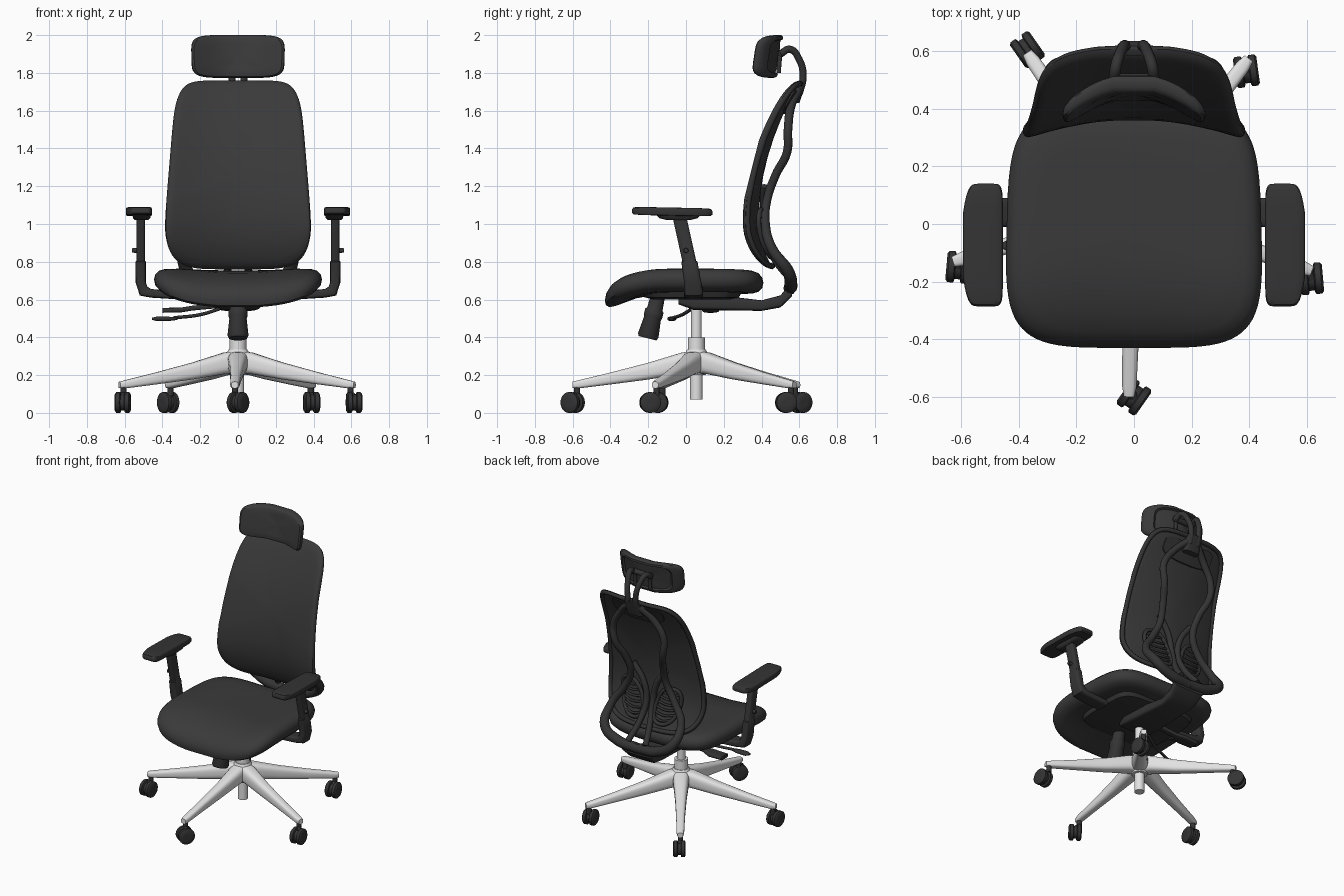
import bpy, bmesh, math
from mathutils import Vector, Matrix

cube = bpy.data.objects.get("Cube")
if cube:
    bpy.data.objects.remove(cube, do_unlink=True)


def material(name, rgb, rough):
    m = bpy.data.materials.new(name)
    m.use_nodes = True
    m.diffuse_color = (*rgb, 1)
    node = m.node_tree.nodes["Principled BSDF"]
    node.inputs["Base Color"].default_value = (*rgb, 1)
    node.inputs["Roughness"].default_value = rough
    return m


FABRIC = material("charcoal fabric", (0.042, 0.042, 0.042), 0.9)
PLASTIC = material("black plastic", (0.034, 0.034, 0.034), 0.6)
METAL = material("light metal", (0.76, 0.76, 0.76), 0.4)
parts = []


def add_object(name, mesh, mat):
    mesh.materials.clear()
    mesh.materials.append(mat)
    ob = bpy.data.objects.new(name, mesh)
    bpy.context.scene.collection.objects.link(ob)
    parts.append(ob)
    return ob


def section(c, u, v, p=2, n=24, p_low=None):
    """Superellipse ring around c spanned by u and v."""
    c, u, v = Vector(c), Vector(u), Vector(v)
    ring = []
    for i in range(n):
        a = math.tau * (i + 0.5) / n
        e = 2 / (p_low if p_low and math.sin(a) < 0 else p)
        cu = math.copysign(abs(math.cos(a)) ** e, math.cos(a))
        sv = math.copysign(abs(math.sin(a)) ** e, math.sin(a))
        ring.append(c + u * cu + v * sv)
    return ring


def loft(name, rings, mat):
    """Skin a list of rings and cap both ends."""
    bm = bmesh.new()
    loops = [[bm.verts.new(p) for p in r] for r in rings]
    n = len(loops[0])
    for a, b in zip(loops, loops[1:]):
        for i in range(n):
            bm.faces.new((a[i], a[(i + 1) % n], b[(i + 1) % n], b[i]))
    bm.faces.new(loops[0])
    bm.faces.new(loops[-1])
    bmesh.ops.recalc_face_normals(bm, faces=bm.faces)
    me = bpy.data.meshes.new(name)
    bm.to_mesh(me)
    bm.free()
    return add_object(name, me, mat)


def cushion(name, outline, layers, place, mat):
    """Concentric copies of an outline at (scale, depth), bent by place(u, v, w)."""
    loft(name, [[place(p.x * s, p.y * s, w) for p in outline] for s, w in layers], mat)


def rod(name, stations, mat, n=24):
    """Turned part through (point, radius) stations on a straight axis."""
    d = Vector(stations[-1][0]) - Vector(stations[0][0])
    q = d.to_track_quat("Z", "Y")
    loft(name, [section(c, q @ Vector((r, 0, 0)), q @ Vector((0, r, 0)), 2, n) for c, r in stations], mat)


def tube(name, points, r, mat, cyclic=False):
    """Smooth pipe; a fourth coordinate scales the radius."""
    cu = bpy.data.curves.new(name, "CURVE")
    cu.dimensions, cu.bevel_depth, cu.bevel_resolution = "3D", r, 4
    cu.resolution_u, cu.use_fill_caps = 8, True
    sp = cu.splines.new("BEZIER")
    sp.bezier_points.add(len(points) - 1)
    sp.use_cyclic_u = cyclic
    for bp, p in zip(sp.bezier_points, points):
        bp.co = p[:3]
        bp.radius = p[3] if len(p) > 3 else 1
        bp.handle_left_type = bp.handle_right_type = "AUTO"
    tmp = bpy.data.objects.new(name, cu)
    bpy.context.scene.collection.objects.link(tmp)
    dg = bpy.context.evaluated_depsgraph_get()
    me = bpy.data.meshes.new_from_object(tmp.evaluated_get(dg))
    bpy.data.objects.remove(tmp, do_unlink=True)
    me.name = name
    return add_object(name, me, mat)


# Five-legged base with gas column
BY = 0.055
rod("base_hub", [((0, BY, z), r) for z, r in ((0.2, 0.05), (0.23, 0.065), (0.31, 0.065), (0.335, 0.05))], METAL)
rod("column_sleeve", [((0, BY, 0.32), 0.045), ((0, BY, 0.4), 0.045)], METAL)
rod("gas_rod", [((0, BY, 0.38), 0.028), ((0, BY, 0.57), 0.028)], METAL)
rod("column_lower", [((0, BY, 0.07), 0.033), ((0, BY, 0.23), 0.033)], METAL)
# wheel centre and yaw for each caster
casters = [((0.0, -0.6), -35), ((0.615, -0.19), 5), ((0.39, 0.53), 8), ((-0.37, 0.605), 35), ((-0.61, -0.15), -5)]
for k, ((wx, wy), yaw) in enumerate(casters):
    a = math.radians(-91.5 + 72 * k)
    d, side = Vector((math.cos(a), math.sin(a), 0)), Vector((-math.sin(a), math.cos(a), 0))
    rings = []
    for r, z, hw, hz in ((0, 0.27, 0.055, 0.06), (0.08, 0.262, 0.052, 0.057), (0.25, 0.222, 0.038, 0.045),
                         (0.45, 0.183, 0.029, 0.032), (0.62, 0.152, 0.025, 0.022), (0.655, 0.148, 0.018, 0.017)):
        rings.append(section(Vector((0, BY, z)) + d * r, side * hw, (0, 0, hz), 3))
    loft(f"base_leg_{k}", rings, METAL)
    tip = Vector((0, BY, 0)) + d * 0.632
    rod(f"caster_pin_{k}", [(tip + Vector((0, 0, 0.09)), 0.017), (tip + Vector((0, 0, 0.14)), 0.017)], PLASTIC, 12)
    ax = Matrix.Rotation(math.radians(yaw), 3, "Z") @ Vector((1, 0, 0))
    c = Vector((wx, wy, 0.055))
    for s in (-1, 1):
        rod(f"caster_wheel_{k}", [(c + ax * s * t, r) for t, r in
            ((0.01, 0.048), (0.014, 0.055), (0.034, 0.055), (0.041, 0.046), (0.041, 0.02))], PLASTIC)
    rod(f"caster_body_{k}", [(c - ax * 0.012, 0.042), (c + ax * 0.012, 0.042)], PLASTIC)
    tube(f"caster_yoke_{k}", [c + Vector((0, 0, 0.03)), (c + tip) / 2 + Vector((0, 0, 0.065)),
                              tip + Vector((0, 0, 0.1))], 0.016, PLASTIC)


# Seat with a waterfall front edge
def seat_place(u, v, w):
    drop = 0.9 * max(0, -v - 0.09) ** 2 * (1 - 0.45 * (u / 0.445) ** 2)
    x = u * (1 - 0.05 * max(0, v / 0.42))
    return Vector((x, v - 0.01, w - drop + 0.018 * (u / 0.445) ** 2))


cushion("seat_cushion", section((0, 0, 0), (0.445, 0, 0), (0, 0.42, 0), 4.5, 72),
        [(0.03, 0.752), (0.25, 0.752), (0.5, 0.753), (0.72, 0.754), (0.87, 0.748), (0.94, 0.737), (0.985, 0.715),
         (1, 0.688), (0.985, 0.66), (0.94, 0.64), (0.85, 0.63), (0.6, 0.63), (0.3, 0.63), (0.03, 0.63)],
        seat_place, FABRIC)
loft("seat_pan", [section((0, 0.03, z), (hx, 0, 0), (0, hy, 0), 5, 40)
                  for z, hx, hy in ((0.6, 0.24, 0.2), (0.612, 0.3, 0.25), (0.66, 0.32, 0.28))], PLASTIC)

# Tilt mechanism, knob and levers
loft("tilt_mechanism", [section((0, y, z), (hx, 0, 0), (0, 0, hz), 6) for y, z, hx, hz in
     ((-0.04, 0.6, 0.09, 0.025), (0.04, 0.585, 0.12, 0.04), (0.25, 0.578, 0.11, 0.036), (0.4, 0.568, 0.1, 0.028),
      (0.5, 0.59, 0.11, 0.032), (0.56, 0.655, 0.12, 0.04))], PLASTIC)
rod("tension_knob", [((0, -0.15 - 0.25 * t, 0.61 - t), r) for t, r in
    ((0, 0.038), (0.06, 0.042), (0.07, 0.05), (0.1, 0.05), (0.11, 0.046), (0.2, 0.056), (0.215, 0.048))], PLASTIC)
tube("tilt_lever", [(-0.1, 0.03, 0.55), (-0.2, -0.02, 0.52), (-0.34, -0.07, 0.503)], 0.009, PLASTIC)
loft("tilt_lever_grip", [section((x, -0.075, 0.498), (0, h, 0), (0, 0, h * 0.5), 2.5) for x, h in
     ((-0.32, 0.012), (-0.36, 0.022), (-0.43, 0.024), (-0.455, 0.012))], PLASTIC)
loft("height_paddle", [section((x, 0.13, z), (0, h, 0), (0, 0, 0.013), 4) for x, z, h in
     ((-0.08, 0.57, 0.02), (-0.24, 0.555, 0.022), (-0.3, 0.545, 0.045), (-0.4, 0.543, 0.04))], PLASTIC)


# Backrest shell, dished across and curved along its height
def back_y(x, z):
    k = 0.42 if z > 1.02 else 1.2
    return 0.36 + k * (z - 1.02) ** 2 - 0.07 * (x / 0.39) ** 2


def back_place(u, v, w):
    z = v + 1.26
    x = u * (0.392 - 0.085 * max(0, z - 0.95))
    return Vector((x, back_y(x, z) + w, z))


back_outline = section((0, 0, 0), (1, 0, 0), (0, 0.5, 0), 7, 96, 5)
cushion("backrest_fabric", back_outline,
        [(0.02, 0), (0.2, 0), (0.4, 0), (0.6, 0), (0.78, 0), (0.9, 0), (0.96, 0.003), (0.99, 0.012), (1, 0.022),
         (0.97, 0.026), (0.85, 0.026), (0.6, 0.026), (0.4, 0.026), (0.2, 0.026), (0.02, 0.026)], back_place, FABRIC)
tube("backrest_rim", [back_place(p.x * 0.965, p.y * 0.965, 0.028) for p in back_outline], 0.015, PLASTIC, True)
cushion("backrest_top_band", section((0, 0, 0), (0.6, 0, 0), (0, 0.06, 0), 4, 48),
        [(0.02, 0.02), (0.5, 0.02), (1, 0.02), (1, 0.036), (0.5, 0.036), (0.02, 0.036)],
        lambda u, v, w: back_place(u, v + 0.38 + 0.06 * u * u, w), PLASTIC)

# Wavy rear frame, lumbar wings and centre strut
for s in (-1, 1):
    tube("rear_frame_bar", [(s * x, y, z, r) for x, y, z, r in
         ((0.04, 0.595, 1.71, 1), (0.13, 0.555, 1.62, 1), (0.2, 0.54, 1.5, 1), (0.19, 0.535, 1.38, 1),
          (0.15, 0.475, 1.26, 1), (0.14, 0.43, 1.13, 1), (0.2, 0.42, 1.0, 1.05), (0.28, 0.455, 0.87, 1.15),
          (0.27, 0.54, 0.75, 1.4), (0.16, 0.555, 0.68, 1.5), (0, 0.55, 0.66, 1.5))], 0.023, PLASTIC)
    tube("centre_strut", [(s * x, back_y(x, z) + w, z) for x, z, w in
         ((0.13, 1.2, 0.05), (0.05, 1.08, 0.05), (0.025, 0.95, 0.05), (0.04, 0.82, 0.06), (0.07, 0.7, 0.08))],
         0.02, PLASTIC)

    def wing(u, v, off=0.05):
        x, z = s * (0.14 + u + 0.25 * v), 0.95 + v
        return Vector((x, back_y(x, z) + off, z))

    tube("lumbar_wing_ring", [wing(p.x, p.y) for p in section((0, 0, 0), (0.085, 0, 0), (0, 0.125, 0), 2.4)],
         0.013, PLASTIC, True)
    for i in range(6):
        v = -0.09 + 0.036 * i
        h = 0.085 * math.sqrt(1 - (v / 0.125) ** 2)
        tube("lumbar_slat", [wing(-h, v), wing(0, v - 0.012, 0.055), wing(h, v)], 0.008, PLASTIC)


# Headrest on a forked bracket
def head_place(u, v, w):
    return Vector((u * (1 + 0.1 * v), 0.447 + w + 0.15 * v - 0.105 * (u / 0.245) ** 2, 1.887 + v))


head_outline = section((0, 0, 0), (0.247, 0, 0), (0, 0.114, 0), 5, 64)
cushion("headrest_pad", head_outline,
        [(0.03, 0), (0.3, 0), (0.6, 0), (0.84, 0.001), (0.94, 0.007), (0.985, 0.02), (1, 0.035), (0.985, 0.05),
         (0.93, 0.058), (0.8, 0.06), (0.74, 0.045), (0.4, 0.045), (0.03, 0.045)], head_place, FABRIC)
rod("headrest_pivot", [((-0.08, 0.505, 1.905), 0.018), ((0.08, 0.505, 1.905), 0.018)], PLASTIC)
for s in (-1, 1):
    tube("headrest_fork", [(s * x, y, z) for x, y, z in
         ((0.07, 0.5, 1.9), (0.062, 0.55, 1.925), (0.045, 0.6, 1.87), (0.032, 0.62, 1.78), (0.03, 0.6, 1.69))],
         0.019, PLASTIC)
    rod("headrest_hinge", [((s * 0.06, 0.49, 1.8), 0.012), ((s * 0.06, 0.5, 1.92), 0.012)], PLASTIC, 12)
loft("headrest_socket", [section((0, y, z), (0.06, 0, 0), (0, 0.025, 0), 3) for y, z in
     ((0.575, 1.64), (0.595, 1.7), (0.61, 1.75))], PLASTIC)

# Armrests
for s in (-1, 1):
    loft("armrest_post", [section((s * x, y, z), (0, hy, 0), (s * vx, 0, vz), 4) for x, y, z, hy, vx, vz in
         ((0.3, 0.04, 0.62, 0.05, 0, 0.02), (0.46, 0.04, 0.633, 0.05, 0, 0.023), (0.5, 0.04, 0.645, 0.05, -0.02, 0.024),
          (0.515, 0.036, 0.69, 0.046, -0.027, 0), (0.515, 0.018, 0.8, 0.043, -0.027, 0),
          (0.515, 0.017, 0.805, 0.037, -0.023, 0), (0.515, -0.035, 1.04, 0.037, -0.023, 0))], PLASTIC)
    rod("armrest_button", [((s * 0.53, 0.0, 0.86), 0.014), ((s * 0.56, 0.0, 0.86), 0.012)], PLASTIC, 12)
    loft("armrest_bracket", [section((s * 0.51, -0.04, z), (hx, 0, 0), (0, hy, 0), 5) for z, hx, hy in
         ((1.02, 0.035, 0.06), (1.03, 0.045, 0.1), (1.05, 0.05, 0.12))], PLASTIC)
    cushion("armrest_pad", section((0, 0, 0), (0.073, 0, 0), (0, 0.213, 0), 9, 56),
            [(0.03, 1.087), (0.6, 1.087), (0.9, 1.086), (0.97, 1.082), (1, 1.073), (1, 1.054), (0.96, 1.046),
             (0.6, 1.044), (0.03, 1.044)],
            lambda u, v, w: Vector((s * (0.528 + u - (0.028 * (v / 0.213) ** 2 if u > 0 else 0)), v - 0.073,
                                    w - 0.02 * v)), PLASTIC)

# Smooth shading with crisp edges
bpy.ops.object.select_all(action="DESELECT")
for ob in parts:
    ob.select_set(True)
bpy.context.view_layer.objects.active = parts[0]
bpy.ops.object.shade_smooth_by_angle(angle=math.radians(40))
